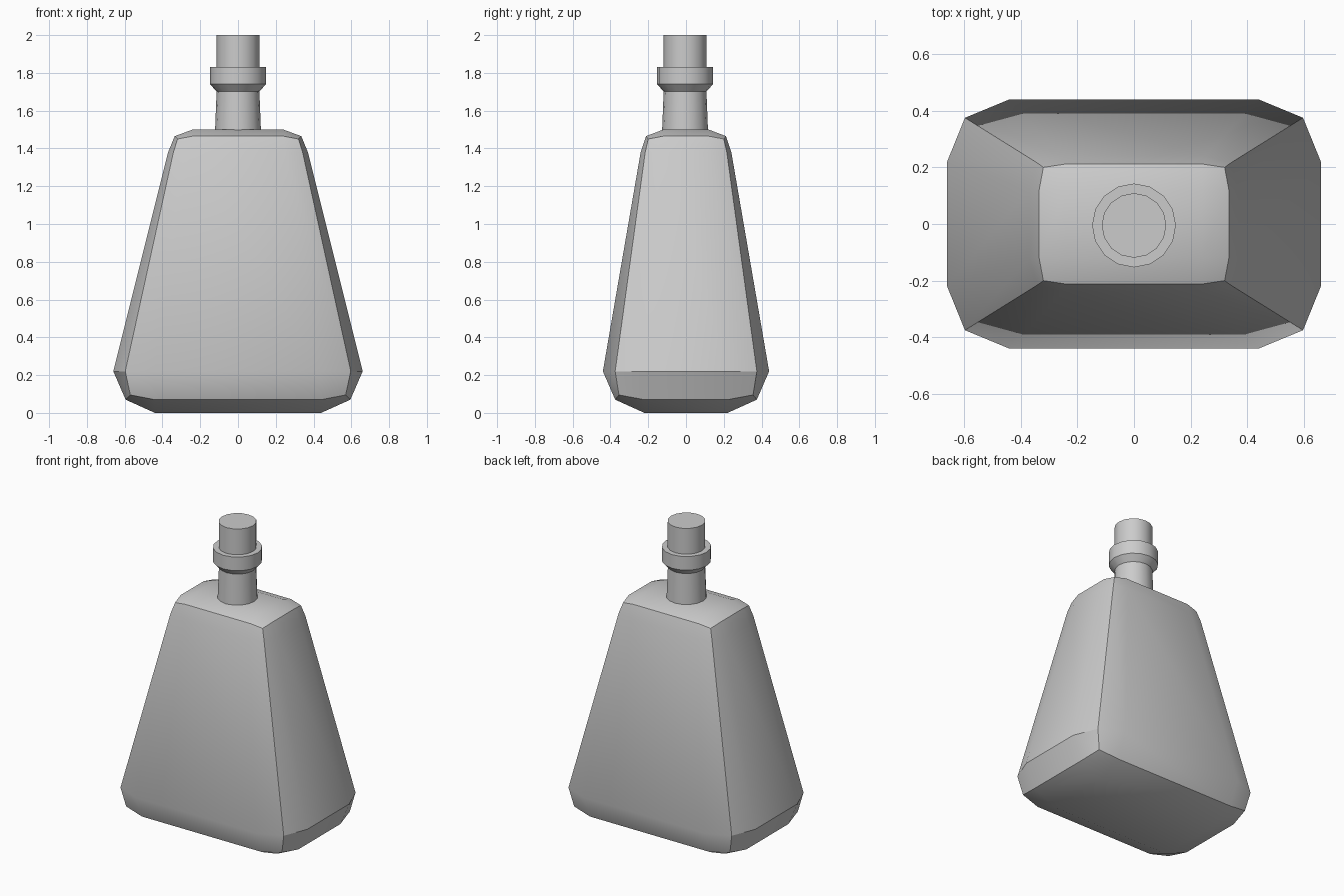
import bpy, bmesh, math

cube = bpy.data.objects.get("Cube")
if cube:
    bpy.data.objects.remove(cube, do_unlink=True)

grey = bpy.data.materials.new("plain_grey")
grey.use_nodes = True
colour = (0.6, 0.6, 0.6, 1)
grey.diffuse_color = colour
grey.node_tree.nodes["Principled BSDF"].inputs["Base Color"].default_value = colour


def finish(name, bm, angle=30):
    """Turn a bmesh into a smooth-shaded object with crisp edges."""
    bmesh.ops.recalc_face_normals(bm, faces=bm.faces)
    mesh = bpy.data.meshes.new(name)
    bm.to_mesh(mesh)
    bm.free()
    mesh.materials.append(grey)
    obj = bpy.data.objects.new(name, mesh)
    bpy.context.collection.objects.link(obj)
    bpy.ops.object.select_all(action="DESELECT")
    obj.select_set(True)
    bpy.context.view_layer.objects.active = obj
    bpy.ops.object.shade_smooth_by_angle(angle=math.radians(angle))
    return obj


def lathe(name, profile, y=-0.005, sides=16):
    """Revolve (radius, height) points into a closed round part."""
    bm = bmesh.new()
    rings = []
    for r, z in profile:
        angles = [math.tau * i / sides for i in range(sides)]
        rings.append([bm.verts.new((r * math.cos(a), y + r * math.sin(a), z)) for a in angles])
    for low, high in zip(rings, rings[1:]):
        for i in range(sides):
            j = (i + 1) % sides
            bm.faces.new((low[i], low[j], high[j], high[i]))
    bm.faces.new(rings[0])
    bm.faces.new(rings[-1])
    return finish(name, bm)


# Bottle body: a cube with two cuts each way, every side pillowed outward.
# Each level holds: inner point, side edge, front edge, corner (positive quadrant).
levels = {
    "bottom": [(0.44, 0.22, 0), (0.595, 0.22, 0.07), (0.44, 0.375, 0.07), (0.57, 0.355, 0.095)],
    "lower": [None, (0.66, 0.22, 0.22), (0.44, 0.44, 0.22), (0.597, 0.375, 0.22)],
    "upper": [None, (0.37, 0.12, 1.38), (0.25, 0.24, 1.38), (0.342, 0.216, 1.38)],
    "top": [(0.24, 0.12, 1.5), (0.335, 0.12, 1.465), (0.24, 0.212, 1.465), (0.32, 0.2, 1.45)],
}
names = list(levels)

bm = bmesh.new()
bmesh.ops.create_cube(bm, size=3)
bmesh.ops.subdivide_edges(bm, edges=bm.edges, cuts=2, use_grid_fill=True)
for v in bm.verts:
    outer_x, outer_y = abs(v.co.x) > 1, abs(v.co.y) > 1
    level = levels[names[round(v.co.z + 1.5)]]
    x, y, z = level[outer_x + 2 * outer_y]
    v.co = (math.copysign(x, v.co.x), math.copysign(y, v.co.y), z)
finish("bottle_body", bm)

# Neck, collar and stopper
lathe("neck", [(0.122, 1.48), (0.113, 1.71)])
lathe("collar", [(0.112, 1.7), (0.148, 1.74), (0.148, 1.83)])
lathe("stopper", [(0.114, 1.8), (0.114, 2)])
